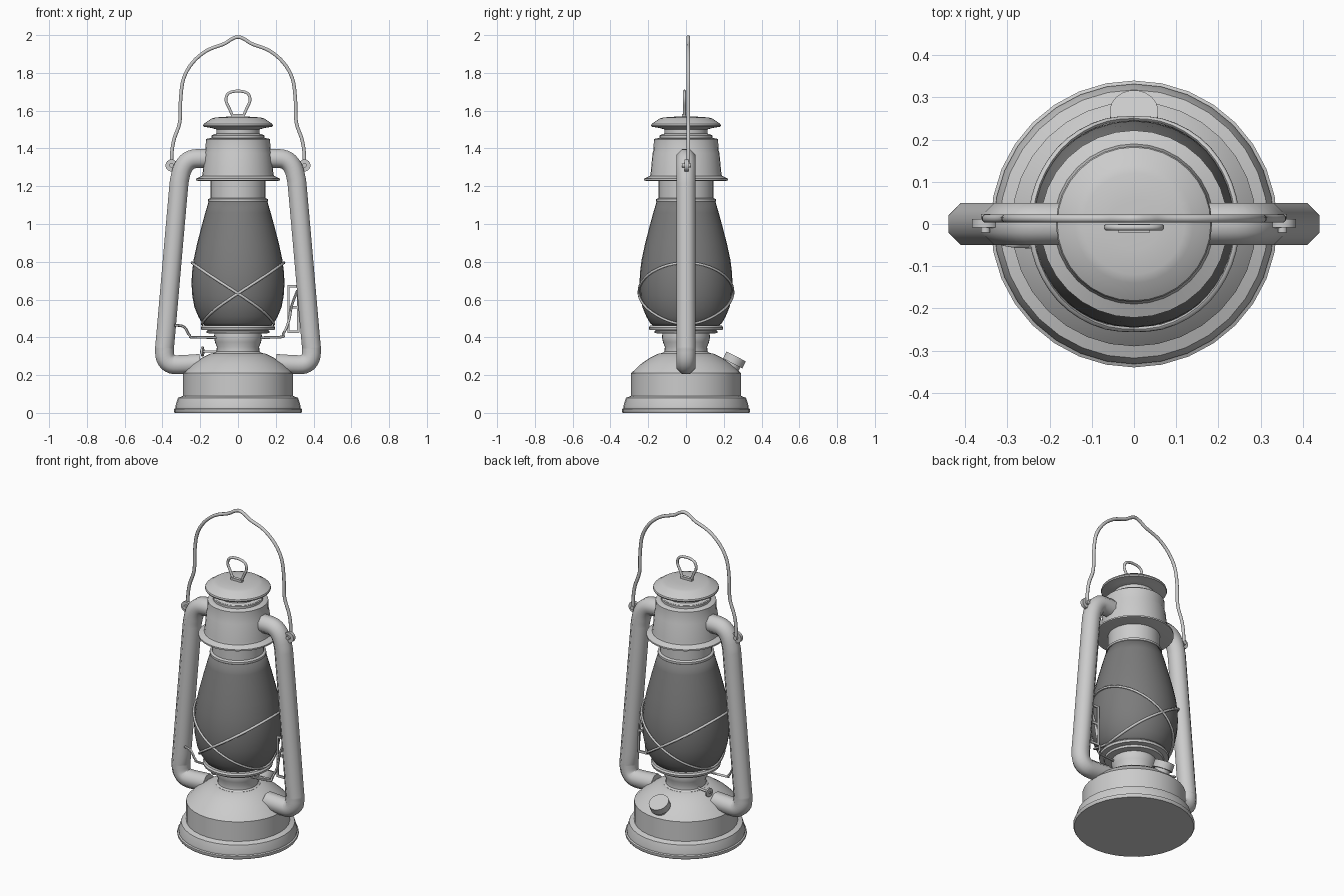
import bpy, bmesh, math
from mathutils import Vector

cube = bpy.data.objects.get("Cube")
if cube:
    bpy.data.objects.remove(cube)


def material(name, value):
    m = bpy.data.materials.new(name)
    m.use_nodes = True
    col = (value, value, value, 1)
    m.diffuse_color = col
    m.node_tree.nodes["Principled BSDF"].inputs["Base Color"].default_value = col
    return m


METAL = material("pale grey metal", 0.6)
GLASS = material("dark grey glass", 0.2)


def finish(obj, angle=35):
    bpy.ops.object.select_all(action="DESELECT")
    obj.select_set(True)
    bpy.context.view_layer.objects.active = obj
    bpy.ops.object.shade_smooth_by_angle(angle=math.radians(angle))


def mesh_object(name, bm, mat, angle=35):
    bmesh.ops.recalc_face_normals(bm, faces=bm.faces)
    me = bpy.data.meshes.new(name)
    bm.to_mesh(me)
    bm.free()
    me.materials.append(mat)
    obj = bpy.data.objects.new(name, me)
    bpy.context.collection.objects.link(obj)
    finish(obj, angle)
    return obj


def lathe(name, profile, mat=METAL, steps=32, angle=35):
    """Spin (radius, z) points round the z axis, closed at both ends."""
    pts = [(0, profile[0][1])] + list(profile) + [(0, profile[-1][1])]
    bm = bmesh.new()
    vs = [bm.verts.new((r, 0, z)) for r, z in pts]
    es = [bm.edges.new(pair) for pair in zip(vs, vs[1:])]
    bmesh.ops.spin(bm, geom=vs + es, cent=(0, 0, 0), axis=(0, 0, 1),
                   angle=math.tau, steps=steps, use_duplicate=False)
    bmesh.ops.remove_doubles(bm, verts=bm.verts, dist=0.0005)
    return mesh_object(name, bm, mat, angle)


def smooth_path(pts, n=5):
    """Catmull-Rom points through a coarse path."""
    p = [Vector(q) for q in pts]
    p = [2 * p[0] - p[1]] + p + [2 * p[-1] - p[-2]]
    out = []
    for a, b, c, d in zip(p, p[1:], p[2:], p[3:]):
        for i in range(n):
            t = i / n
            out.append(0.5 * (2 * b + (c - a) * t + (2 * a - 5 * b + 4 * c - d) * t ** 2
                              + (3 * b - a - 3 * c + d) * t ** 3))
    return out + [p[-2]]


def tube(name, pts, radius, sides=8, closed=False):
    """Sweep a polygon along a path."""
    pts = [Vector(p) for p in pts]
    n = len(pts)
    bm = bmesh.new()
    rings, ref = [], None
    for i, p in enumerate(pts):
        before = pts[i - 1] if i or closed else p
        after = pts[(i + 1) % n] if i < n - 1 or closed else p
        t = (after - before).normalized()
        if ref is None:
            ref = Vector((0, 1, 0)) if abs(t.y) < 0.7 else Vector((0, 0, 1))
        u = (ref - t * ref.dot(t)).normalized()
        ref, v = u, t.cross(u)
        angles = [math.tau * (k + 0.5) / sides for k in range(sides)]
        rings.append([bm.verts.new(p + radius * (u * math.cos(a) + v * math.sin(a)))
                      for a in angles])
    pairs = list(zip(rings, rings[1:]))
    if closed:
        pairs.append((rings[-1], rings[0]))
    else:
        bm.faces.new(rings[0])
        bm.faces.new(rings[-1])
    for a, b in pairs:
        for k in range(sides):
            j = (k + 1) % sides
            bm.faces.new((a[k], a[j], b[j], b[k]))
    return mesh_object(name, bm, METAL, 60)


def box(name, centre, size):
    bm = bmesh.new()
    bmesh.ops.create_cube(bm, size=1)
    bmesh.ops.scale(bm, vec=size, verts=bm.verts)
    bmesh.ops.translate(bm, vec=centre, verts=bm.verts)
    return mesh_object(name, bm, METAL)


def rod(name, start, end, radius, sides=20):
    return tube(name, (start, end), radius, sides)


# Fuel tank and burner neck
lathe("fuel_tank", [(0.335, 0), (0.34, 0.008), (0.34, 0.02), (0.332, 0.024), (0.332, 0.035),
                    (0.318, 0.08), (0.29, 0.09), (0.29, 0.21), (0.284, 0.216),
                    (0.24, 0.258), (0.19, 0.292), (0.145, 0.314), (0.118, 0.318)])
lathe("burner_neck", [(0.125, 0.3), (0.125, 0.318), (0.114, 0.325), (0.112, 0.35), (0.122, 0.375),
                      (0.127, 0.4), (0.125, 0.42), (0.165, 0.422), (0.168, 0.434),
                      (0.15, 0.437), (0.194, 0.439), (0.197, 0.452), (0.19, 0.462),
                      (0.17, 0.464)])

# Glass globe
GLOBE = [(0.172, 0.46), (0.19, 0.475), (0.21, 0.51), (0.231, 0.56), (0.242, 0.62), (0.246, 0.68),
         (0.244, 0.74), (0.235, 0.81), (0.218, 0.89), (0.195, 0.98), (0.173, 1.06),
         (0.154, 1.125)]
lathe("glass_globe", GLOBE, GLASS, angle=80)


def globe_radius(z):
    for (r0, z0), (r1, z1) in zip(GLOBE, GLOBE[1:]):
        if z <= z1:
            return r0 + (r1 - r0) * max(0, z - z0) / (z1 - z0)
    return GLOBE[-1][0]


# Chimney, hood and cap
lathe("chimney", [(0.152, 1.115), (0.158, 1.12), (0.158, 1.132), (0.145, 1.138),
                  (0.145, 1.235)])
lathe("hood", [(0.21, 1.228), (0.222, 1.231), (0.222, 1.24), (0.19, 1.255), (0.187, 1.27),
               (0.177, 1.375), (0.172, 1.39), (0.17, 1.448), (0.163, 1.453), (0.138, 1.455),
               (0.135, 1.472), (0.115, 1.478), (0.115, 1.51)])
lathe("hood_collar", [(0.13, 1.45), (0.14, 1.455), (0.14, 1.468), (0.13, 1.474)])
lathe("top_cap", [(0.11, 1.5), (0.14, 1.508), (0.182, 1.515), (0.185, 1.522), (0.182, 1.53),
                  (0.14, 1.558), (0.12, 1.564), (0.06, 1.568)])

# Lifting ring on the cap
half = [(0.03, -0.008, 1.575), (0.045, -0.008, 1.61), (0.064, -0.008, 1.655),
        (0.05, -0.008, 1.692)]
loop = half + [(0, -0.008, 1.704)] + [(-x, y, z) for x, y, z in reversed(half)]
tube("lifting_ring", smooth_path(loop, 4), 0.008)
box("ring_base", (0, -0.01, 1.572), (0.075, 0.02, 0.02))

# Side air tubes and bail pivots
for side, word in ((1, "left"), (-1, "right")):
    path = [(0.15, 1.346), (0.22, 1.346), (0.26, 1.335), (0.29, 1.3), (0.308, 1.24),
            (0.32, 1.13), (0.382, 0.42), (0.389, 0.34), (0.384, 0.29), (0.36, 0.262),
            (0.32, 0.255), (0.2, 0.262)]
    tube(word + "_air_tube", smooth_path([(side * x, 0, z) for x, z in path], 3), 0.054)
    rod(word + "_pivot_disc", (side * 0.352, -0.008, 1.31), (side * 0.352, 0.012, 1.31), 0.032)
    rod(word + "_pivot_pin", (side * 0.352, -0.02, 1.31), (side * 0.352, 0.024, 1.31), 0.012, 8)
    box(word + "_pivot_lug", (side * 0.325, 0, 1.31), (0.05, 0.02, 0.03))

# Carrying bail
half = [(0.352, 1.3), (0.35, 1.38), (0.338, 1.45), (0.308, 1.54), (0.304, 1.66), (0.288, 1.77),
        (0.24, 1.855), (0.165, 1.918), (0.075, 1.953), (0.035, 1.978)]
bail = [(x, 0.013, z) for x, z in half] + [(0, 0.013, 1.99)]
bail += [(-x, 0.013, z) for x, z in reversed(half)]
tube("carrying_bail", smooth_path(bail, 4), 0.01)

# Crossed guard wires hugging the globe
for side, word in ((1, "left"), (-1, "right")):
    ring = []
    for k in range(48):
        a = math.tau * k / 48
        z = 0.632 + 0.163 * math.cos(a)
        r = globe_radius(z) + 0.007
        ring.append((side * r * math.cos(a), r * math.sin(a), z))
    tube(word + "_guard_wire", ring, 0.007, 6, closed=True)

# Lift lever: wire under the globe and a slotted plate
wire = [(-0.335, -0.04, 0.465), (-0.285, -0.05, 0.455), (-0.255, -0.05, 0.41),
        (-0.21, -0.05, 0.4), (0.2, -0.03, 0.4), (0.24, -0.01, 0.42), (0.27, 0, 0.49),
        (0.285, 0, 0.57), (0.315, 0, 0.65)]
tube("lever_wire", smooth_path(wire, 4), 0.007, 6)
for z in (0.43, 0.56, 0.67):
    box("lever_crossbar", (0.293, 0.005, z), (0.06, 0.008, 0.014))
for x in (0.267, 0.319):
    box("lever_rail", (x, 0.005, 0.55), (0.012, 0.008, 0.25))

# Wick knob
rod("wick_shaft", (-0.1, 0.03, 0.325), (-0.2, 0.045, 0.325), 0.007, 8)
rod("wick_knob", (-0.183, 0.043, 0.325), (-0.193, 0.045, 0.325), 0.026)

# Filler cap, tilted outward on the tank shoulder
axis = Vector((0, 0.46, 0.89))
top = Vector((0, 0.266, 0.299))
rod("filler_neck", top - axis * 0.08, top - axis * 0.02, 0.046)
rod("filler_cap", top - axis * 0.042, top, 0.058)
